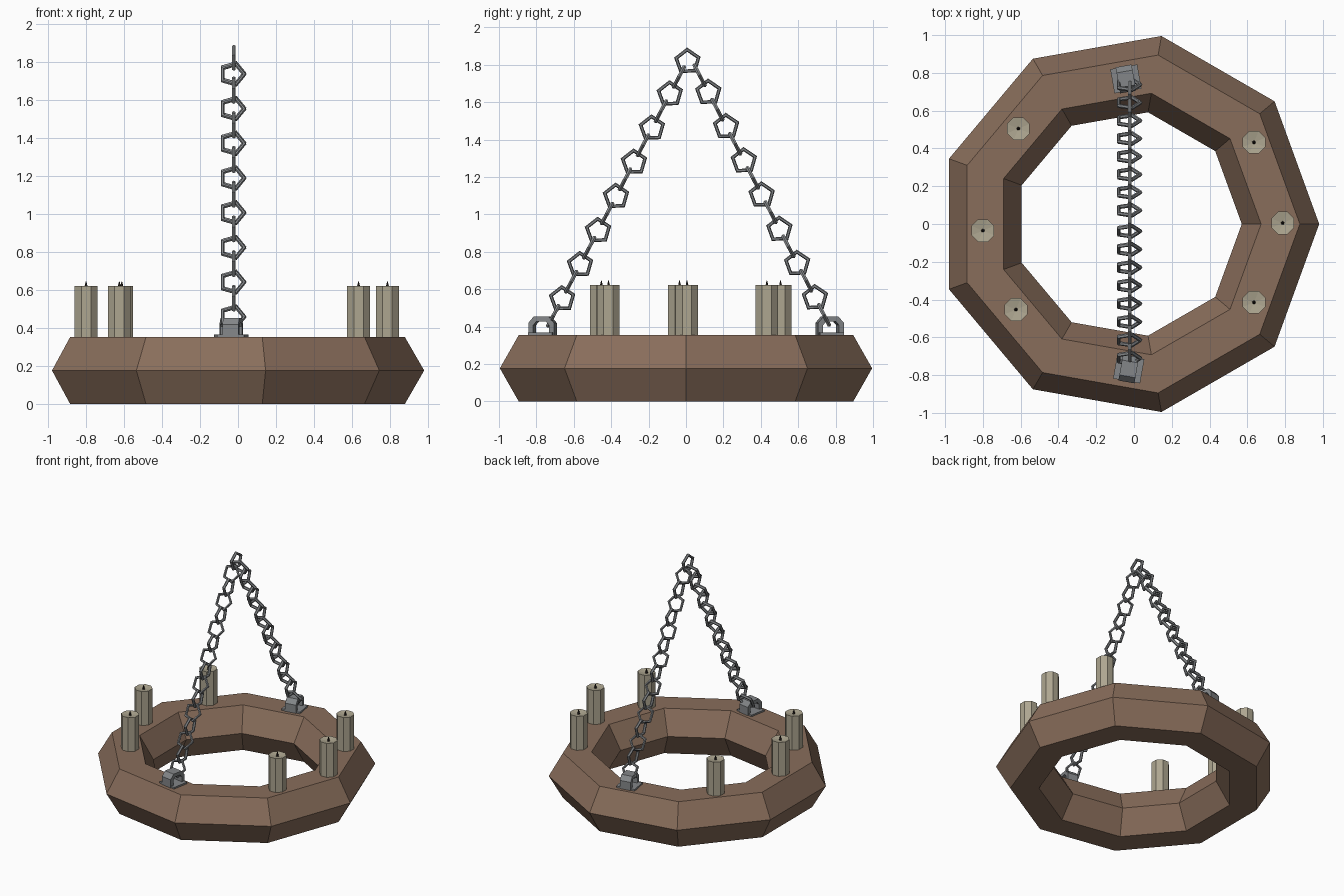
import bpy, bmesh
from math import cos, sin, pi, radians
from mathutils import Vector, Matrix

if "Cube" in bpy.data.objects:
    bpy.data.objects.remove(bpy.data.objects["Cube"])

CX = -0.03      # ring centre in x
TOP = 0.355     # top face of the ring


def material(name, r, g, b):
    m = bpy.data.materials.new(name)
    m.diffuse_color = (r, g, b, 1)
    m.use_nodes = True
    m.node_tree.nodes["Principled BSDF"].inputs["Base Color"].default_value = m.diffuse_color
    return m


WOOD = material("wood", 0.25, 0.155, 0.105)
WAX = material("wax", 0.42, 0.38, 0.28)
IRON = material("iron", 0.23, 0.24, 0.25)
CHAR = material("charred_wick", 0.02, 0.015, 0.012)


def add_object(name, bm, mat):
    bmesh.ops.recalc_face_normals(bm, faces=bm.faces)
    me = bpy.data.meshes.new(name)
    bm.to_mesh(me)
    bm.free()
    me.materials.append(mat)
    ob = bpy.data.objects.new(name, me)
    bpy.context.collection.objects.link(ob)
    return ob


def add_torus(bm, major, minor, n, m, matrix, start=0.0):
    """Low-poly torus: n segments round the ring, m round the section."""
    rings = []
    for i in range(n):
        a = start + 2 * pi * i / n
        ring = []
        for j in range(m):
            b = 2 * pi * j / m
            r = major + minor * cos(b)
            ring.append(bm.verts.new(matrix @ Vector((r * cos(a), r * sin(a), minor * sin(b)))))
        rings.append(ring)
    for i in range(n):
        p, q = rings[i], rings[(i + 1) % n]
        for j in range(m):
            k = (j + 1) % m
            bm.faces.new((p[j], q[j], q[k], p[k]))


# Nine-sided wooden ring with a hexagonal section
bm = bmesh.new()
add_torus(bm, 0.8055, 0.205, 9, 6, Matrix.Translation((CX, 0, TOP / 2)))
add_object("wooden_ring", bm, WOOD)

# Candles: eight-sided, slightly dished top, small pointed wick
SPOTS = [(0.787, 0.005), (0.635, 0.432), (0.635, -0.415),
         (-0.612, 0.505), (-0.80, -0.035), (-0.625, -0.453)]
for n, (x, y) in enumerate(SPOTS, 1):
    bm = bmesh.new()
    rim = [[bm.verts.new((x + 0.065 * cos(pi / 8 + k * pi / 4),
                          y + 0.065 * sin(pi / 8 + k * pi / 4), z)) for k in range(8)]
           for z in (TOP - 0.005, 0.623)]
    dish = bm.verts.new((x, y, 0.612))
    bm.faces.new(rim[0])
    for k in range(8):
        j = (k + 1) % 8
        bm.faces.new((rim[0][k], rim[0][j], rim[1][j], rim[1][k]))
        bm.faces.new((rim[1][k], rim[1][j], dish))
    add_object(f"candle_{n}", bm, WAX)
    bm = bmesh.new()
    bmesh.ops.create_cone(bm, cap_ends=True, segments=5, radius1=0.011, radius2=0.002,
                          depth=0.036, matrix=Matrix.Translation((x, y, 0.628)))
    add_object(f"wick_{n}", bm, CHAR)

# Brackets: a thin plate with a chamfered arch on it
OUTER = [(-0.07, 0.0), (-0.07, 0.065), (-0.04, 0.1), (0.04, 0.1), (0.07, 0.065), (0.07, 0.0)]
INNER = [(-0.043, 0.0), (-0.043, 0.053), (-0.026, 0.073), (0.026, 0.073), (0.043, 0.053), (0.043, 0.0)]
for name, x, y, turn in (("front", -0.028, -0.767, -10), ("back", -0.043, 0.768, 10)):
    place = Matrix.Translation((x, y, TOP)) @ Matrix.Rotation(radians(turn), 4, 'Z')
    bm = bmesh.new()
    bmesh.ops.create_cube(bm, size=1, matrix=place @ Matrix.Translation((0, 0, 0.004))
                          @ Matrix.Diagonal((0.145, 0.13, 0.018, 1)))
    add_object(name + "_bracket_plate", bm, IRON)
    bm = bmesh.new()
    side = [[[bm.verts.new(place @ Vector((sx, py, pz))) for py, pz in prof]
             for prof in (OUTER, INNER)] for sx in (-0.043, 0.043)]
    (lo, li), (ro, ri) = side
    for k in range(5):
        for a, b in ((lo, li), (li, ri), (ri, ro), (ro, lo)):
            bm.faces.new((a[k], a[k + 1], b[k + 1], b[k]))
    for k in (0, 5):
        bm.faces.new((lo[k], li[k], ri[k], ro[k]))
    add_object(name + "_bracket_arch", bm, IRON)

# Chain: pentagonal links, alternately flat-on and turned a quarter
LINK_R, WIRE_R = 0.063, 0.0115


def link(bm, centre, u, v, start):
    u, v = Vector(u).normalized(), Vector(v).normalized()
    m = Matrix((u, v, u.cross(v))).transposed().to_4x4()
    add_torus(bm, LINK_R, WIRE_R, 5, 6, Matrix.Translation(centre) @ m, start)


UP = radians(92)
bm = bmesh.new()
link(bm, (-0.022, 0.008, 1.818), (0, 1, 0), (0, 0, 1), UP)
add_object("top_link", bm, IRON)

for name, y0, z0, dy, dz in (("front_chain", -0.038, 1.735, -0.096, -0.1825),
                             ("back_chain", 0.0725, 1.744, 0.095, -0.183)):
    bm = bmesh.new()
    for i in range(8):
        link(bm, (-0.03, y0 + dy * i, z0 + dz * i), (1, 0, 0), (0, dy, dz), 0)
        if i < 7:
            link(bm, (-0.022, y0 + dy * (i + 0.5), z0 + dz * (i + 0.5)),
                 (0, 1, 0), (0, 0, 1), UP)
    add_object(name, bm, IRON)
